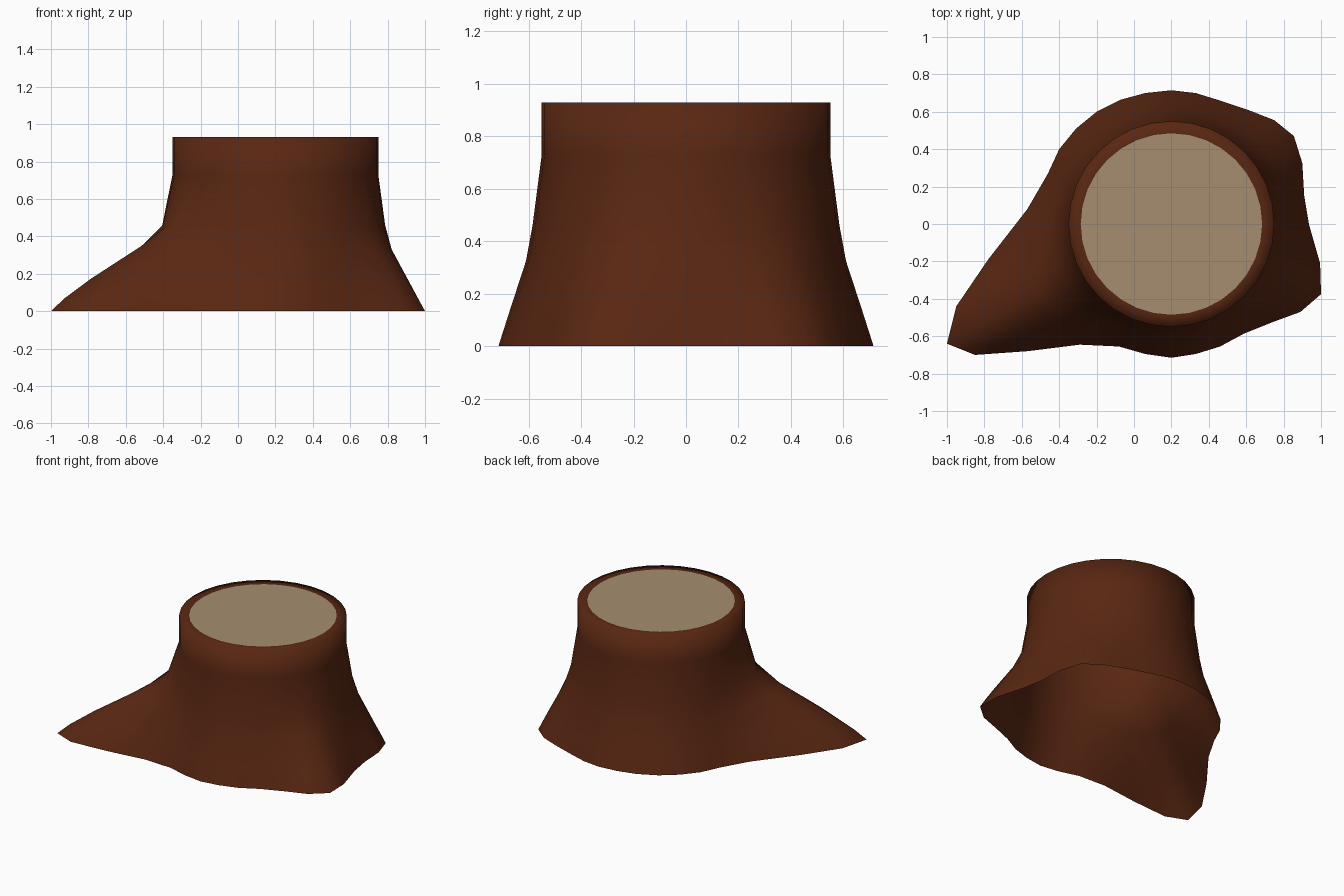
import bpy, bmesh, math
from mathutils import Vector

if "Cube" in bpy.data.objects:
    bpy.data.objects.remove(bpy.data.objects["Cube"])

N = 32
CX = 0.2      # trunk axis offset
TOP = 0.93


def material(name, rgb):
    m = bpy.data.materials.new(name)
    m.diffuse_color = (*rgb, 1)
    m.use_nodes = True
    m.node_tree.nodes["Principled BSDF"].inputs["Base Color"].default_value = m.diffuse_color
    return m


def finish(bm, name, mat):
    me = bpy.data.meshes.new(name)
    bm.to_mesh(me)
    bm.free()
    me.materials.append(mat)
    for p in me.polygons:
        p.use_smooth = True
    ob = bpy.data.objects.new(name, me)
    bpy.context.collection.objects.link(ob)
    return ob


bark = material("brown bark", (0.1, 0.02, 0.006))
wood = material("pale cut wood", (0.38, 0.27, 0.16))

# Ground outline of the stump with its spreading roots, clockwise from the back
outline = [(.2, .715), (.33, .70), (.46, .66), (.61, .61), (.75, .555), (.855, .47), (.90, .325), (.91, .15),
           (.935, 0), (.995, -.21), (1, -.375), (.89, -.47), (.74, -.525), (.59, -.585), (.46, -.655), (.33, -.695),
           (.2, -.715), (.06, -.695), (-.08, -.655), (-.29, -.645), (-.57, -.68), (-.85, -.70), (-1, -.64), (-.95, -.44),
           (-.78, -.19), (-.57, .08), (-.46, .27), (-.40, .40), (-.31, .51), (-.2, .60), (-.07, .665), (.06, .70)]
base = [Vector((x - CX, y)) for x, y in outline]
circle = [Vector((math.sin(2 * math.pi * i / N), math.cos(2 * math.pi * i / N))) for i in range(N)]


def spread(i):
    return max(0, base[i].length - 0.715)


def swell(i, radius, k, turn):
    """Round ring bulging towards the roots."""
    d = circle[i].lerp(base[i].normalized(), turn).normalized()
    return d * (radius + k * spread(i))


def low_ring(t, z, lift):
    return [(*swell(i, .61, .3, .9).lerp(base[i], t), z + lift * spread(i)) for i in range(N)]


# Trunk: rings from the ground up to the flat rim; open underneath
rings = [low_ring(1, 0, 0), low_ring(.85, .05, .03), low_ring(.56, .145, .045),
         [(*swell(i, .61, .3, .9), .325 + .04 * spread(i)) for i in range(N)],
         [(*swell(i, .585, .08, .5), .46) for i in range(N)],
         [(*(circle[i] * .55), .73) for i in range(N)],
         [(*(circle[i] * .55), TOP) for i in range(N)],
         [(*(circle[i] * .485), TOP) for i in range(N)]]
bm = bmesh.new()
loops = [[bm.verts.new((x + CX, y, z)) for x, y, z in ring] for ring in rings]
for lo, hi in zip(loops, loops[1:]):
    for i in range(N):
        j = (i + 1) % N
        bm.faces.new((lo[j], lo[i], hi[i], hi[j]))
finish(bm, "stump_trunk", bark)

# Cut face set in the rim
bm = bmesh.new()
bm.faces.new([bm.verts.new((c.x * .485 + CX, c.y * .485, TOP)) for c in reversed(circle)])
finish(bm, "cut_face", wood)
